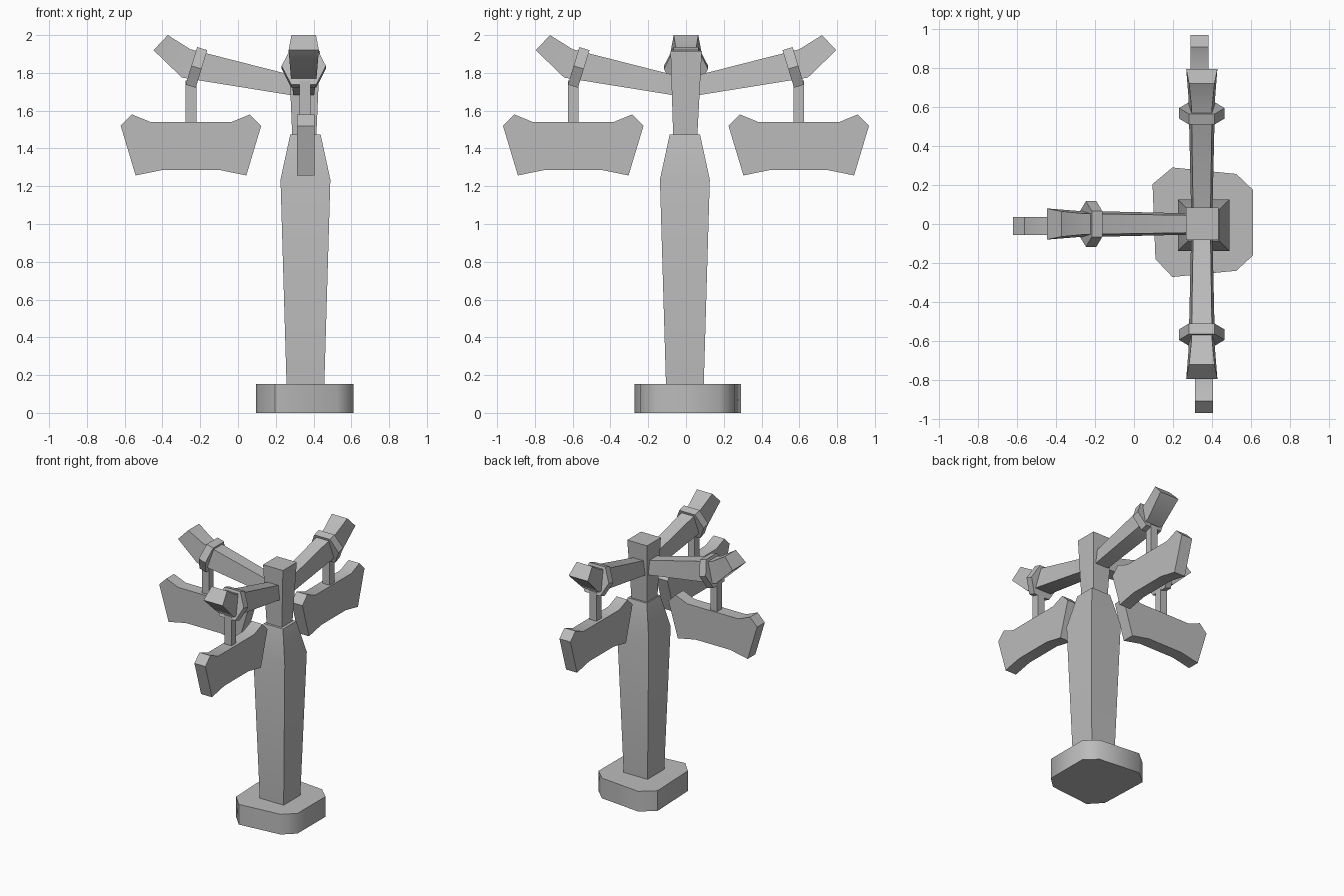
import bpy, bmesh, math
from mathutils import Matrix, Vector

cube = bpy.data.objects.get("Cube")
if cube:
    bpy.data.objects.remove(cube, do_unlink=True)

grey = bpy.data.materials.new("plain_grey")
grey.use_nodes = True
COLOUR = (0.5, 0.5, 0.5, 1)
grey.diffuse_color = COLOUR
grey.node_tree.nodes["Principled BSDF"].inputs["Base Color"].default_value = COLOUR

PIVOT = Vector((0.348, 0, 0))


def loft(name, rings, matrix=None):
    """Skin equal-length rings of points and cap both ends."""
    bm = bmesh.new()
    loops = [[bm.verts.new(p) for p in ring] for ring in rings]
    n = len(loops[0])
    for a, b in zip(loops, loops[1:]):
        for i in range(n):
            j = (i + 1) % n
            bm.faces.new((a[i], a[j], b[j], b[i]))
    bm.faces.new(loops[0][::-1])
    bm.faces.new(loops[-1])
    if matrix:
        bm.transform(matrix)
    bmesh.ops.recalc_face_normals(bm, faces=bm.faces)
    mesh = bpy.data.meshes.new(name)
    bm.to_mesh(mesh)
    bm.free()
    mesh.materials.append(grey)
    obj = bpy.data.objects.new(name, mesh)
    bpy.context.collection.objects.link(obj)
    bpy.ops.object.select_all(action='DESELECT')
    obj.select_set(True)
    bpy.context.view_layer.objects.active = obj
    bpy.ops.object.shade_smooth_by_angle(angle=math.radians(50))
    return obj


def square(x, y, z, h):
    return [(x - h, y - h, z), (x + h, y - h, z), (x + h, y + h, z), (x - h, y + h, z)]


def section(bottom, top):
    """Arm cross-section; each argument is (reach, height, half width)."""
    (rb, zb, wb), (rt, zt, wt) = bottom, top
    return [(rb, -wb, zb), (rb, wb, zb), (rt, wt, zt), (rt, -wt, zt)]


# Uneven chamfered base slab
outline = [(0.197, 0.29), (0.525, 0.257), (0.612, 0.174), (0.612, -0.16),
           (0.525, -0.24), (0.197, -0.272), (0.11, -0.18), (0.095, 0.205)]
loft("base", [[(x, y, z) for x, y in outline] for z in (0, 0.153)])

# Tapered post and the flared head on top of it
loft("post", [square(0.357, -0.006, z, h)
              for z, h in ((0.15, 0.1), (1.235, 0.132), (1.475, 0.08))])
loft("post_head", [square(0.351, -0.004, 1.47, 0.064), square(0.351, 0.001, 1.917, 0.083)])

# Sign board: half profile as (offset, height), mirrored
half = [(0.214, 1.54), (0.312, 1.58), (0.372, 1.52), (0.293, 1.257), (0.146, 1.287)]
board = half + [(-r, z) for r, z in reversed(half)]
REACH = 0.597

# Three arms, each with collar, hanger and sign board
for side, angle in (("right", 180), ("front", -90), ("back", 90)):
    turn = Matrix.Translation(PIVOT) @ Matrix.Rotation(math.radians(angle), 4, 'Z')

    loft(side + "_arm", [
        section((0.03, 1.676, 0.054), (0.03, 1.78, 0.044)),
        section((0.645, 1.775, 0.068), (0.6, 1.925, 0.053)),
        section((0.795, 1.92, 0.08), (0.72, 2.0, 0.065))], turn)

    # Tilted hexagonal collar
    tilt = turn @ Matrix.Translation((0.568, 0, 1.829)) @ Matrix.Rotation(math.radians(-17), 4, 'Y')
    hexagon = [(-0.117, 0), (-0.066, 0.104), (0.066, 0.104),
               (0.117, 0), (0.066, -0.104), (-0.066, -0.104)]
    loft(side + "_collar", [[(x, y, z) for y, z in hexagon] for x in (-0.028, 0.028)], tilt)

    loft(side + "_hanger", [square(REACH, 0.006, z, 0.029) for z in (1.5, 1.76)], turn)
    loft(side + "_sign_board", [[(REACH + r, y, z) for r, z in board]
                                for y in (-0.035, 0.057)], turn)
